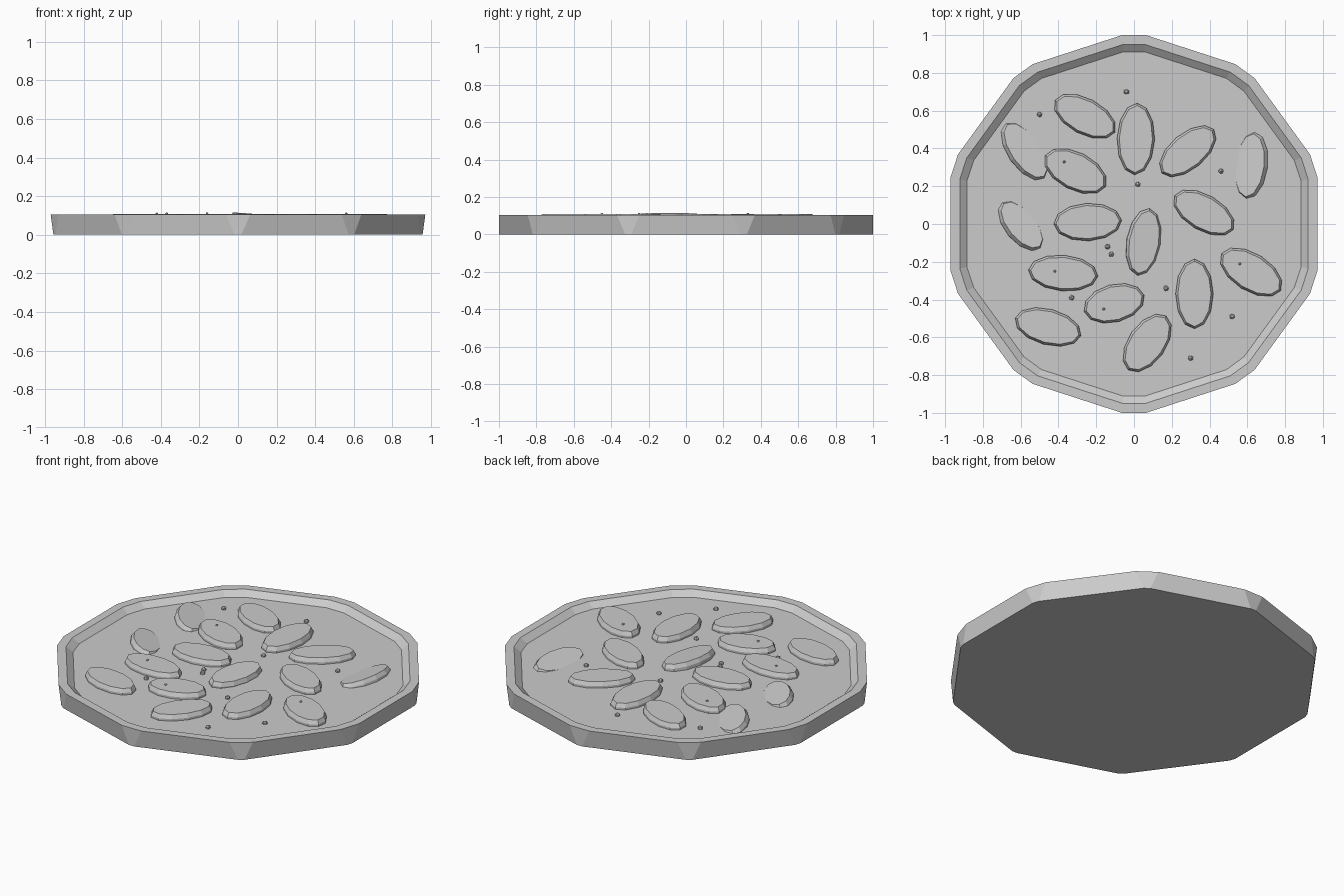
import bpy, bmesh, random
from math import radians, cos, sin, pi
from mathutils import Matrix, Vector

random.seed(4)
if "Cube" in bpy.data.objects:
    bpy.data.objects.remove(bpy.data.objects["Cube"])

grey = bpy.data.materials.new("light grey")
grey.use_nodes = True
grey.diffuse_color = (0.6, 0.6, 0.6, 1)
grey.node_tree.nodes["Principled BSDF"].inputs["Base Color"].default_value = (0.6, 0.6, 0.6, 1)


def finish(bm, name):
    bmesh.ops.recalc_face_normals(bm, faces=bm.faces)
    mesh = bpy.data.meshes.new(name)
    bm.to_mesh(mesh)
    bm.free()
    mesh.materials.append(grey)
    obj = bpy.data.objects.new(name, mesh)
    bpy.context.collection.objects.link(obj)
    return obj


def loft(bm, rings):
    """Skin a stack of rings and cap both ends."""
    loops = [[bm.verts.new(p) for p in ring] for ring in rings]
    for a, b in zip(loops, loops[1:]):
        for i in range(len(a)):
            j = (i + 1) % len(a)
            bm.faces.new((a[i], a[j], b[j], b[i]))
    bm.faces.new(loops[0])
    bm.faces.new(loops[-1])


def decagon(radius, cut, z):
    """Ten-sided ring with each corner cut off by +-cut degrees."""
    angles = [radians(18 + 36 * k + s * cut) for k in range(10) for s in (-1, 1)]
    return [(radius * cos(a), radius * sin(a), z) for a in angles]


# Tray: underside, outer wall, flat rim, inner slope, floor
FLOOR = 0.074
bm = bmesh.new()
loft(bm, [decagon(1.0, 1.0, 0), decagon(1.002, 3.6, 0.104),
          decagon(0.952, 3.6, 0.104), decagon(0.913, 3.6, FLOOR)])
finish(bm, "tray")

# Oval slices: x, y, turn, half length, half width, sideways tilt
slices = [
    (-0.26, 0.57, -28, 0.18, 0.095, 0), (0.01, 0.45, 88, 0.19, 0.1, 0),
    (0.285, 0.385, 40, 0.18, 0.095, 0), (0.62, 0.31, 83, 0.18, 0.09, -13),
    (-0.58, 0.385, -55, 0.18, 0.09, 13), (-0.31, 0.28, -27, 0.18, 0.1, 0),
    (-0.245, 0.01, 3, 0.18, 0.1, 0), (-0.6, -0.01, -50, 0.16, 0.085, -13),
    (0.05, -0.095, 80, 0.18, 0.09, 5), (0.37, 0.06, -30, 0.18, 0.095, 0),
    (0.62, -0.255, -32, 0.185, 0.1, 0), (-0.375, -0.26, -5, 0.185, 0.095, 0),
    (-0.105, -0.42, 15, 0.165, 0.1, 0), (0.32, -0.37, 90, 0.185, 0.1, 0),
    (-0.455, -0.545, -15, 0.18, 0.095, 0), (0.07, -0.63, 55, 0.175, 0.1, 0)]


def oval(a, b, z):
    return [(a * cos(i * pi / 6), b * sin(i * pi / 6), z) for i in range(12)]


for n, (x, y, turn, a, b, tilt) in enumerate(slices):
    bm = bmesh.new()
    loft(bm, [oval(a, b, -0.02), oval(a, b, 0.012), oval(a - 0.012, b - 0.012, 0.034)])
    sink = 0.018 if abs(tilt) > 8 else 0
    place = (Matrix.Translation((x, y, FLOOR - sink)) @ Matrix.Rotation(radians(turn), 4, "Z")
             @ Matrix.Rotation(radians(-tilt if n == 4 else tilt), 4, "X"))
    bmesh.ops.transform(bm, matrix=place, verts=bm.verts)
    finish(bm, "oval_slice_%02d" % (n + 1))

# Seasoning: tiny faceted specks over the floor and on some slices
specks = [(-0.04, 0.7), (-0.5, 0.58), (-0.37, 0.33), (0.02, 0.21), (0.46, 0.28),
          (-0.14, -0.12), (-0.12, -0.16), (-0.42, -0.25), (-0.33, -0.39), (-0.16, -0.45),
          (0.17, -0.34), (0.52, -0.49), (0.3, -0.71), (0.56, -0.21), (-0.33, -0.58)]
on_slice = {2, 7, 9, 13}
bm = bmesh.new()
for n, (x, y) in enumerate(specks):
    z = FLOOR + (0.034 if n in on_slice else 0.004)
    spin = Matrix.Rotation(random.uniform(0, pi), 4, Vector((1, 2, 3)))
    bmesh.ops.create_icosphere(bm, subdivisions=1, radius=0.015 if n not in on_slice else 0.008,
                               matrix=Matrix.Translation((x, y, z)) @ spin)
finish(bm, "seasoning_specks")
